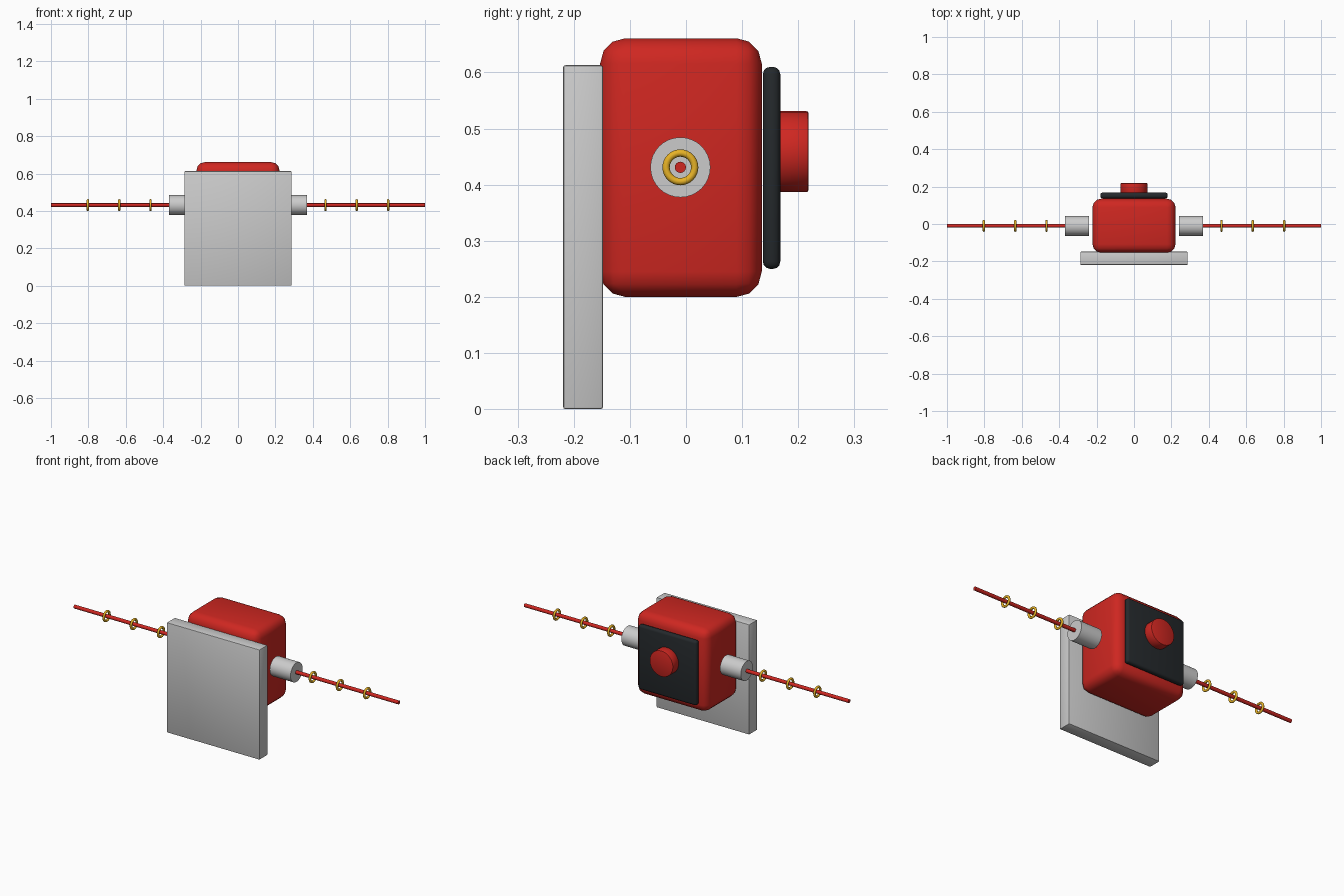
import bpy, math

if "Cube" in bpy.data.objects:
    bpy.data.objects.remove(bpy.data.objects["Cube"])


def material(name, color):
    m = bpy.data.materials.new(name)
    m.diffuse_color = (*color, 1)
    m.use_nodes = True
    m.node_tree.nodes["Principled BSDF"].inputs["Base Color"].default_value = m.diffuse_color
    return m


RED = material("red", (0.62, 0.02, 0.015))
BLACK = material("black", (0.018, 0.022, 0.025))
YELLOW = material("yellow", (0.8, 0.45, 0.02))


def finish(name, mat=None, bevel=0, segments=3):
    o = bpy.context.object
    o.name = name
    if mat:
        o.data.materials.append(mat)
    if bevel:
        b = o.modifiers.new("bevel", "BEVEL")
        b.width, b.segments = bevel, segments
        b.limit_method = "ANGLE"
        bpy.ops.object.modifier_apply(modifier="bevel")
    bpy.ops.object.shade_smooth_by_angle(angle=math.radians(35))
    return o


def box(name, x, y, z, mat=None, bevel=0, segments=3):
    bpy.ops.mesh.primitive_cube_add(size=1, location=[(a + b) / 2 for a, b in (x, y, z)])
    o = bpy.context.object
    o.scale = [b - a for a, b in (x, y, z)]
    bpy.ops.object.transform_apply(location=False, rotation=False, scale=True)
    return finish(name, mat, bevel, segments)


def cylinder(name, radius, length, center, rotation, mat=None, bevel=0, sides=32):
    bpy.ops.mesh.primitive_cylinder_add(vertices=sides, radius=radius, depth=length,
                                        location=center, rotation=rotation)
    return finish(name, mat, bevel, 2)


ALONG_X = (0, math.pi / 2, 0)
ALONG_Y = (math.pi / 2, 0, 0)
AY, AZ = -0.01, 0.431

# Mounting plate, housing and rear panel
box("mounting_plate", (-0.286, 0.286), (-0.219, -0.148), (0, 0.613), None, 0.004, 2)
box("housing", (-0.222, 0.222), (-0.153, 0.135), (0.2, 0.661), RED, 0.045, 3)
box("button_panel", (-0.18, 0.18), (0.137, 0.168), (0.25, 0.61), BLACK, 0.013, 3)

# Push button
cylinder("push_button", 0.072, 0.054, (0, 0.191, 0.459), ALONG_Y, RED, 0.003)

# Cable glands, pull cords and cord rings on both sides
for side, s in (("left", -1), ("right", 1)):
    cylinder(f"{side}_gland", 0.0535, 0.128, (s * 0.304, AY, AZ), ALONG_X)
    cylinder(f"{side}_pull_cord", 0.01, 0.635, (s * 0.6825, AY, AZ), ALONG_X, RED, sides=16)
    for i, x in enumerate((0.468, 0.635, 0.803)):
        bpy.ops.mesh.primitive_torus_add(major_radius=0.0255, minor_radius=0.0065,
                                         major_segments=32, minor_segments=12,
                                         location=(s * x, AY, AZ), rotation=ALONG_X)
        finish(f"{side}_cord_ring_{i + 1}", YELLOW)
